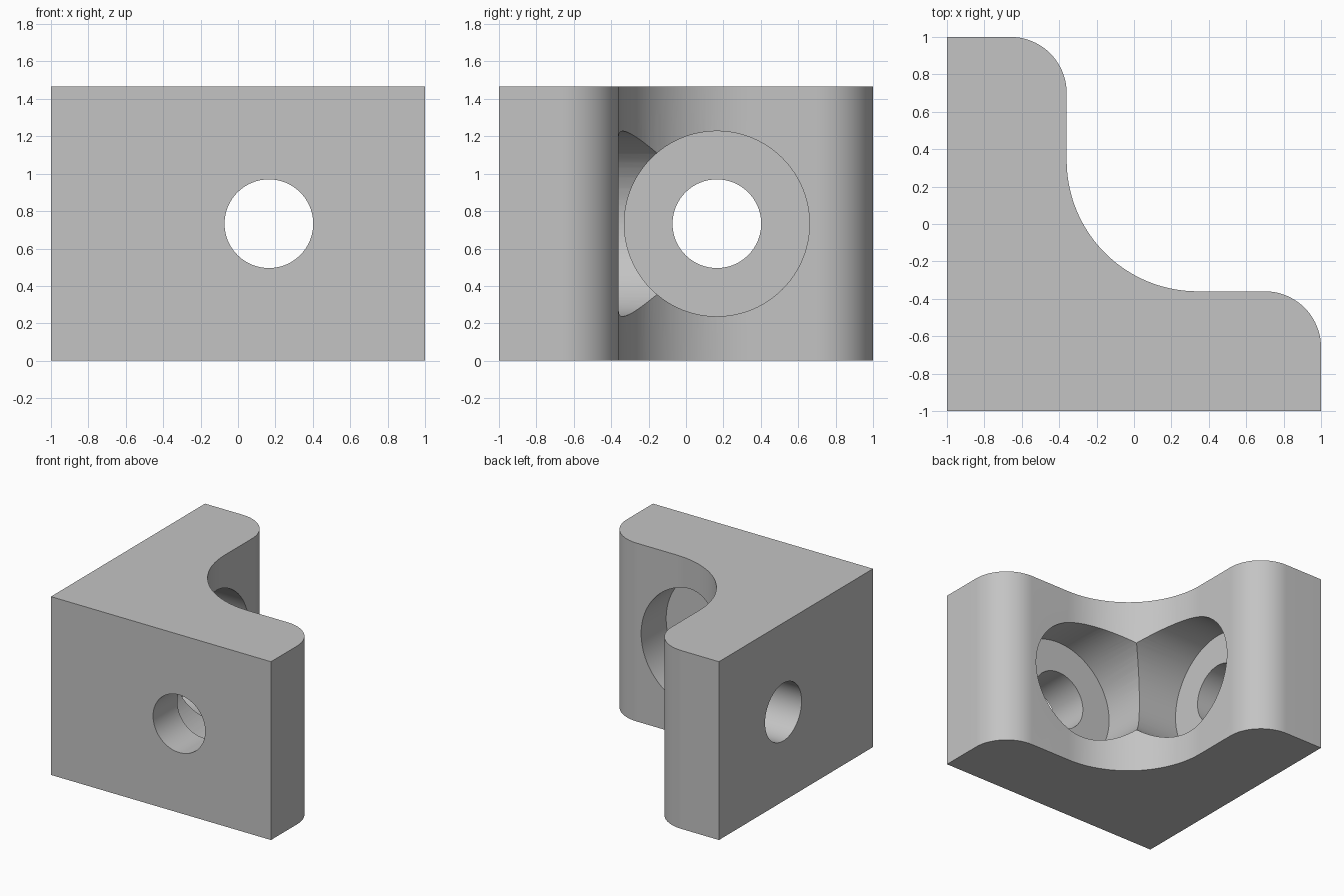
import bpy
import bmesh
from math import cos, sin, pi, radians
from mathutils import Matrix, Vector

HEIGHT = 1.465
INNER = -0.36         # inner face of both legs
ROUND = 0.30          # rounding at the leg tips
FILLET = 0.70         # big fillet in the inside corner
HOLE_POS = 0.165      # hole centre along each leg
SEAT = -0.685         # floor of the counterbores

cube = bpy.data.objects.get("Cube")
if cube:
    bpy.data.objects.remove(cube, do_unlink=True)

grey = bpy.data.materials.new("plain grey")
grey.use_nodes = True
colour = (0.55, 0.55, 0.55, 1)
grey.diffuse_color = colour
grey.node_tree.nodes["Principled BSDF"].inputs["Base Color"].default_value = colour


def add_object(name, bm):
    bmesh.ops.recalc_face_normals(bm, faces=bm.faces[:])
    mesh = bpy.data.meshes.new(name)
    bm.to_mesh(mesh)
    bm.free()
    mesh.materials.append(grey)
    obj = bpy.data.objects.new(name, mesh)
    bpy.context.collection.objects.link(obj)
    return obj


def arc(cx, cy, radius, start, end, steps):
    angles = [radians(start + (end - start) * i / steps) for i in range(steps + 1)]
    return [(cx + radius * cos(a), cy + radius * sin(a)) for a in angles]


# L-shaped bracket body, extruded upward
profile = [(-1, -1), (1, -1)]
profile += arc(1 - ROUND, INNER - ROUND, ROUND, 0, 90, 20)
profile += arc(INNER + FILLET, INNER + FILLET, FILLET, 270, 180, 36)
profile += arc(INNER - ROUND, 1 - ROUND, ROUND, 0, 90, 20)
profile.append((-1, 1))
bm = bmesh.new()
base = bm.faces.new([bm.verts.new((x, y, 0)) for x, y in profile])
top = bmesh.ops.extrude_face_region(bm, geom=[base])["geom"]
bmesh.ops.translate(bm, vec=(0, 0, HEIGHT),
                    verts=[v for v in top if isinstance(v, bmesh.types.BMVert)])
bracket = add_object("corner_bracket", bm)


def drill(name, axis, radius, start, end):
    """Cut a round hole along x or y from start to end."""
    bm = bmesh.new()
    bmesh.ops.create_cone(bm, cap_ends=True, segments=96, radius1=radius,
                          radius2=radius, depth=end - start)
    mid = (start + end) / 2
    if axis == "x":
        turn, centre = Matrix.Rotation(pi / 2, 4, "Y"), (mid, HOLE_POS, HEIGHT / 2)
    else:
        turn, centre = Matrix.Rotation(pi / 2, 4, "X"), (HOLE_POS, mid, HEIGHT / 2)
    bm.transform(Matrix.Translation(Vector(centre)) @ turn)
    cutter = add_object(name, bm)
    cutter.hide_render = True
    mod = bracket.modifiers.new(name, "BOOLEAN")
    mod.operation = "DIFFERENCE"
    mod.solver = "EXACT"
    mod.object = cutter
    bpy.ops.object.modifier_apply(modifier=mod.name)
    bpy.data.objects.remove(cutter, do_unlink=True)


# Counterbored screw hole through each leg
bpy.ops.object.select_all(action="DESELECT")
bracket.select_set(True)
bpy.context.view_layer.objects.active = bracket
for axis in "xy":
    drill("counterbore_" + axis, axis, 0.495, SEAT, 0.6)
    drill("screw_hole_" + axis, axis, 0.237, -1.2, 0)

bpy.ops.object.shade_smooth_by_angle(angle=radians(30))
